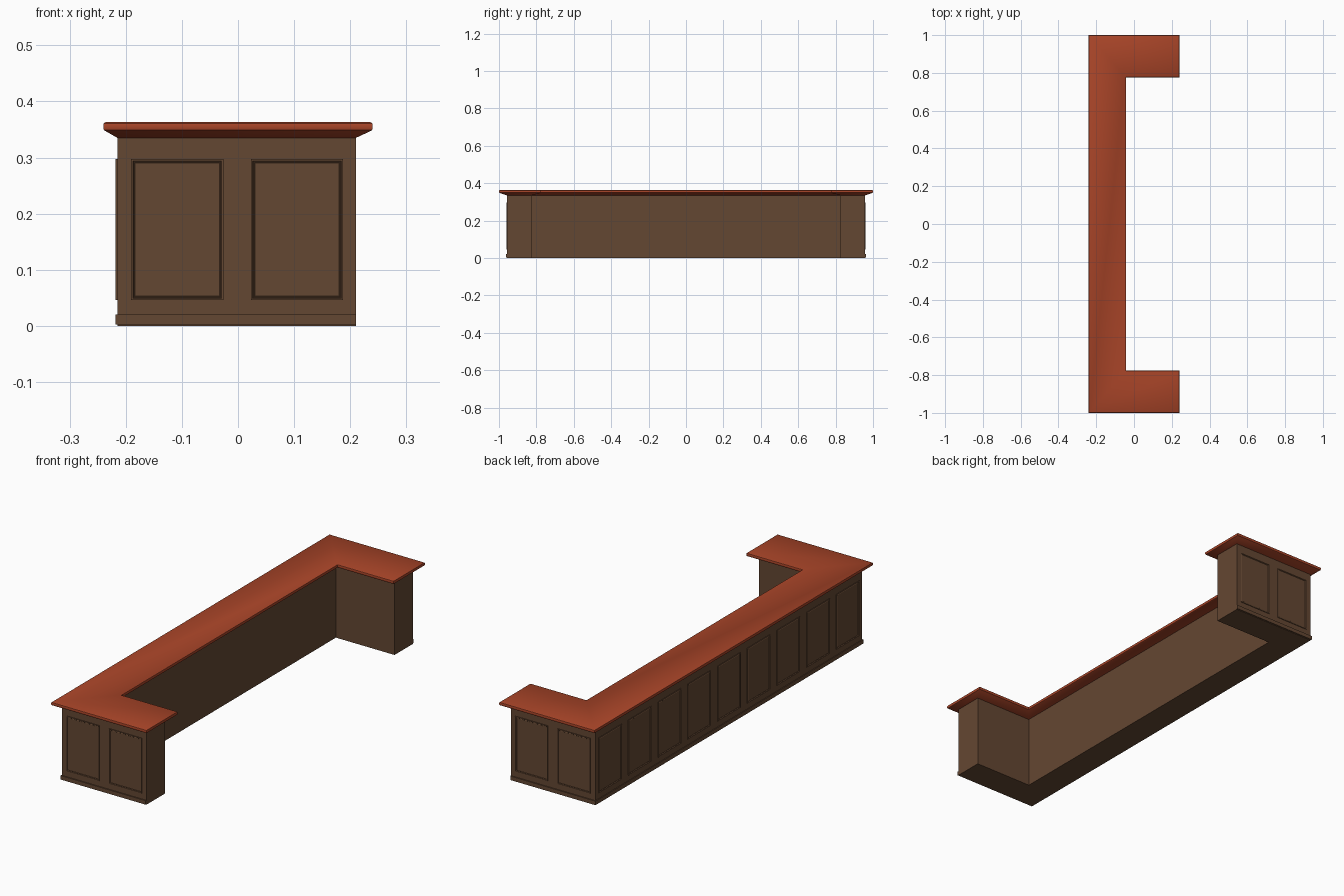
import bpy, bmesh
from mathutils import Vector

if "Cube" in bpy.data.objects:
    bpy.data.objects.remove(bpy.data.objects["Cube"])


def material(name, rgb):
    m = bpy.data.materials.new(name)
    m.diffuse_color = (*rgb, 1)
    m.use_nodes = True
    m.node_tree.nodes["Principled BSDF"].inputs["Base Color"].default_value = m.diffuse_color
    return m


WOOD = material("dark_wood", (0.127, 0.063, 0.032))
TOP = material("red_wood", (0.39, 0.058, 0.021))


def finish(bm, name, mat):
    bmesh.ops.recalc_face_normals(bm, faces=bm.faces)
    me = bpy.data.meshes.new(name)
    bm.to_mesh(me)
    bm.free()
    me.materials.append(mat)
    ob = bpy.data.objects.new(name, me)
    bpy.context.collection.objects.link(ob)
    return ob


def loft(bm, rings, cap_start=True):
    """Skin a stack of equal-length closed rings and cap the ends."""
    vs = [[bm.verts.new(p) for p in r] for r in rings]
    n = len(vs[0])
    for a, b in zip(vs, vs[1:]):
        for i in range(n):
            j = (i + 1) % n
            bm.faces.new((a[i], a[j], b[j], b[i]))
    if cap_start:
        bm.faces.new(vs[0])
    bm.faces.new(vs[-1])


def u_ring(dims, z, d=0.0):
    """U-shaped plan open towards +x, shrunk by d."""
    x0, x1, xi, y, yi = dims
    x0, x1, xi, y, yi = x0 + d, x1 - d, xi - d, y - d, yi + d
    plan = [(x0, -y), (x1, -y), (x1, -yi), (xi, -yi),
            (xi, yi), (x1, yi), (x1, y), (x0, y)]
    return [(px, py, z) for px, py in plan]


# plan sizes: back x, open end x, inner x, outer y, inner y
BODY = (-0.215, 0.21, -0.085, 0.958, 0.825)
SLAB = (-0.24, 0.24, -0.042, 1.0, 0.776)
PLINTH = (-0.2185, 0.21, -0.215, 0.963, 0.958)

# counter body
bm = bmesh.new()
loft(bm, [u_ring(BODY, 0), u_ring(BODY, 0.335)])
finish(bm, "counter_body", WOOD)

# plinth strip round the three outer sides
bm = bmesh.new()
loft(bm, [u_ring(PLINTH, 0.002), u_ring(PLINTH, 0.02)])
finish(bm, "plinth", WOOD)

# countertop with sloped underside and rounded rim
bm = bmesh.new()
rim = [(0.347, 0.004), (0.349, 0.001), (0.352, 0.0), (0.358, 0.0),
       (0.361, 0.001), (0.363, 0.004)]
loft(bm, [u_ring(BODY, 0.335)] + [u_ring(SLAB, z, d) for z, d in rim])
top = finish(bm, "countertop", TOP)
bpy.context.view_layer.objects.active = top
top.select_set(True)
bpy.ops.object.shade_smooth_by_angle(angle=0.6)

# raised panels: (inset, height off the face)
PROFILE = [(0, 0), (0, 0.003), (0.003, 0.003), (0.0045, 0.001),
           (0.006, 0.002), (0.007, 0.0008)]
WIDTH, PITCH, Z0, Z1 = 0.164, 0.2135, 0.046, 0.297


def panels(name, centre, along, normal, count):
    centre, along, normal = Vector(centre), Vector(along), Vector(normal)
    bm = bmesh.new()
    for i in range(count):
        c = centre + along * (i - (count - 1) / 2) * PITCH
        rings = []
        for d, h in PROFILE:
            w = WIDTH / 2 - d
            rings.append([c + along * u + normal * h + Vector((0, 0, z))
                          for u, z in ((-w, Z0 + d), (w, Z0 + d),
                                       (w, Z1 - d), (-w, Z1 - d))])
        loft(bm, rings)
    finish(bm, name, WOOD)


panels("long_side_panels", (-0.215, 0, 0), (0, 1, 0), (-1, 0, 0), 9)
for s, label in ((-1, "front"), (1, "rear")):
    panels(label + "_end_panels", (-0.0015, s * 0.958, 0), (1, 0, 0), (0, s, 0), 2)
